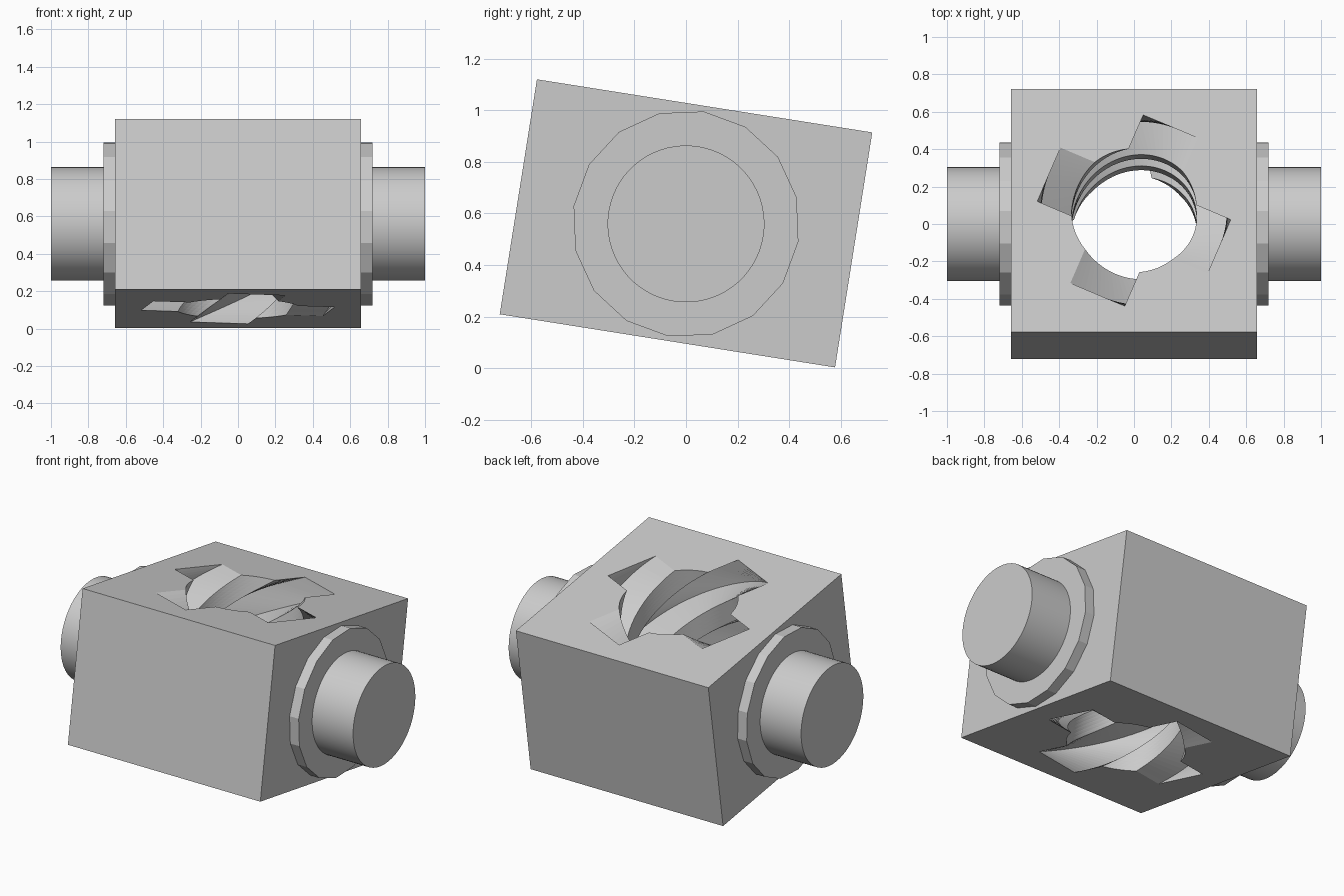
import bpy, bmesh, math
from mathutils import Matrix, Vector

cube = bpy.data.objects.get("Cube")
if cube:
    bpy.data.objects.remove(cube, do_unlink=True)

TILT = math.radians(-9)
CENTRE = Vector((0, 0, 0.5615))
HALF, HALF_H = 0.658, 0.461
BORE, SLOT_R, SLOT_W = 0.335, 0.495, 0.158
TWIST, STEPS = math.radians(-215), 64
BOTTOM_ANGLE = math.radians(11.8)

grey = bpy.data.materials.new("plain grey")
grey.use_nodes = True
grey.diffuse_color = (0.6, 0.6, 0.6, 1)
grey.node_tree.nodes["Principled BSDF"].inputs["Base Color"].default_value = (0.6, 0.6, 0.6, 1)


def finish(name, bm, matrix):
    bmesh.ops.recalc_face_normals(bm, faces=bm.faces)
    bm.transform(matrix)
    mesh = bpy.data.meshes.new(name)
    bm.to_mesh(mesh)
    bm.free()
    mesh.materials.append(grey)
    obj = bpy.data.objects.new(name, mesh)
    bpy.context.collection.objects.link(obj)
    return obj


def smooth(obj):
    bpy.ops.object.select_all(action="DESELECT")
    obj.select_set(True)
    bpy.context.view_layer.objects.active = obj
    bpy.ops.object.shade_smooth_by_angle(angle=math.radians(20))


def bore_profile():
    """Round bore with four square slots, as a closed loop."""
    points = []
    a = math.asin(SLOT_W / BORE)
    inner = BORE * math.cos(a)
    for k in range(4):
        turn = Matrix.Rotation(k * math.pi / 2, 2)
        part = [(inner, -SLOT_W), (SLOT_R, -SLOT_W), (SLOT_R, SLOT_W), (inner, SLOT_W)]
        gap = math.pi / 2 - 2 * a
        part += [(BORE * math.cos(a + gap * i / 6), BORE * math.sin(a + gap * i / 6))
                 for i in range(1, 6)]
        points += [turn @ Vector(p) for p in part]
    return points


def loop_edges(bm, verts):
    return [bm.edges.get(p) or bm.edges.new(p) for p in zip(verts, verts[1:] + verts[:1])]


# Block with a twisted, four-slotted bore
bm = bmesh.new()
profile = bore_profile()
rings = []
for s in range(STEPS + 1):
    t = s / STEPS
    turn = Matrix.Rotation(BOTTOM_ANGLE + TWIST * t, 2)
    z = -HALF_H + 2 * HALF_H * t
    rings.append([bm.verts.new((*(turn @ p), z)) for p in profile])
n = len(profile)
for low, high in zip(rings, rings[1:]):
    for i in range(n):
        j = (i + 1) % n
        bm.faces.new((low[i], low[j], high[j], high[i]))
squares = []
for z, ring in ((-HALF_H, rings[0]), (HALF_H, rings[-1])):
    square = [bm.verts.new((x * HALF, y * HALF, z))
              for x, y in ((-1, -1), (1, -1), (1, 1), (-1, 1))]
    squares.append(square)
    edges = loop_edges(bm, square) + loop_edges(bm, ring)
    bmesh.ops.triangle_fill(bm, edges=edges, use_beauty=True, normal=(0, 0, 1))
for i in range(4):
    j = (i + 1) % 4
    bm.faces.new((squares[0][i], squares[0][j], squares[1][j], squares[1][i]))
finish("block", bm, Matrix.Translation(CENTRE) @ Matrix.Rotation(TILT, 4, "X"))


# Side collars and shafts
def disc(name, radius, sides, x0, x1):
    bm = bmesh.new()
    bmesh.ops.create_cone(bm, cap_ends=True, segments=sides, radius1=radius,
                          radius2=radius, depth=abs(x1 - x0))
    place = (Matrix.Translation(CENTRE + Vector(((x0 + x1) / 2, 0, -0.002)))
             @ Matrix.Rotation(TILT, 4, "X") @ Matrix.Rotation(math.pi / 2, 4, "Y"))
    return finish(name, bm, place)


for side, sign in (("left", 1), ("right", -1)):
    disc(side + "_collar", 0.441, 16, sign * 0.64, sign * 0.72)
    smooth(disc(side + "_shaft", 0.304, 64, sign * 0.64, sign * 1.0))
